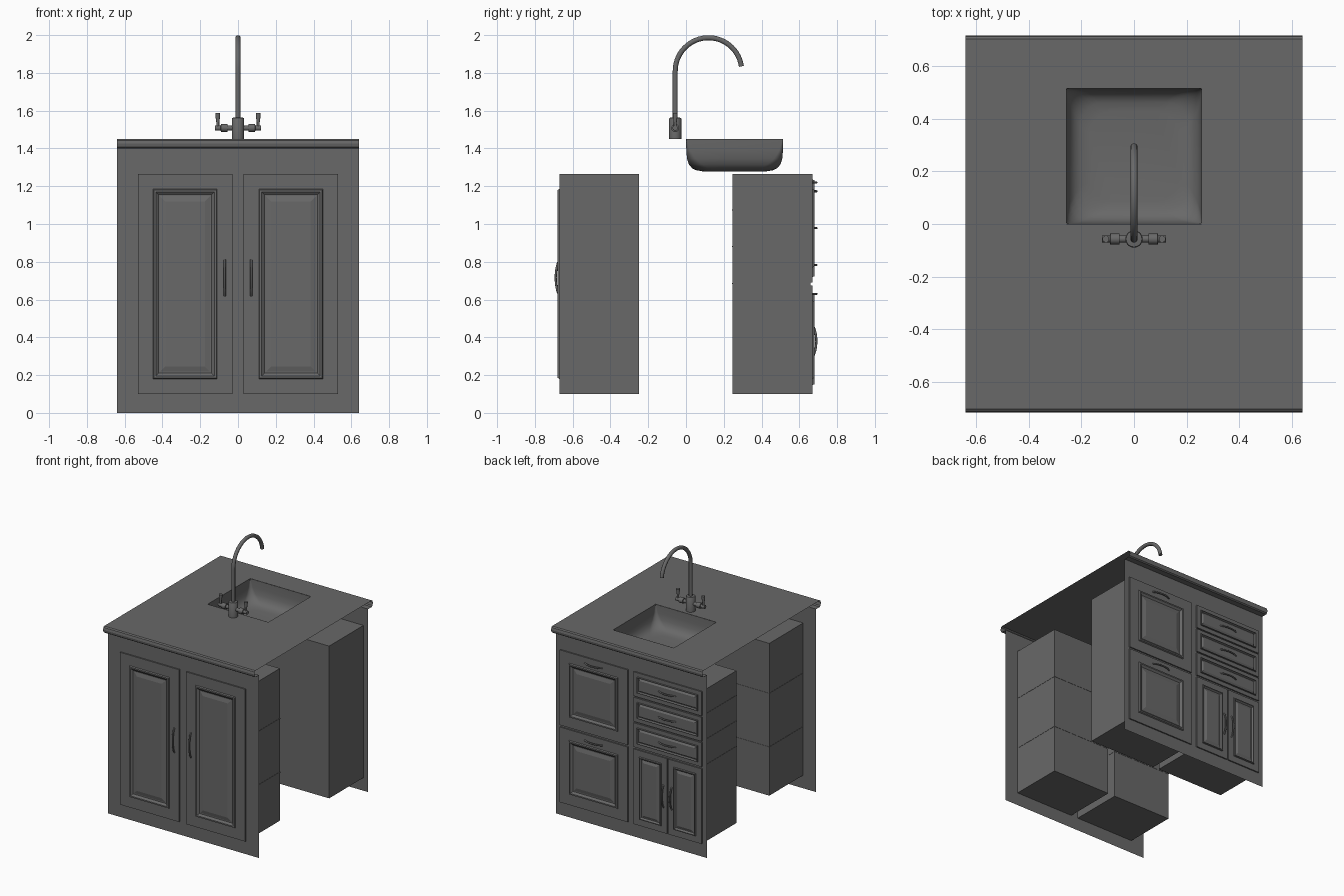
import bpy, bmesh, math
from mathutils import Vector, Matrix

if "Cube" in bpy.data.objects:
    bpy.data.objects.remove(bpy.data.objects["Cube"], do_unlink=True)

GREY = (0.14, 0.14, 0.14, 1)
mat = bpy.data.materials.new("plain grey")
mat.use_nodes = True
mat.diffuse_color = GREY
mat.node_tree.nodes["Principled BSDF"].inputs["Base Color"].default_value = GREY

PANEL_Y = 0.66
BOTTOM, TOP = 0.10, 1.265


def finish(ob, smooth=None):
    ob.data.materials.append(mat)
    if smooth:
        bpy.ops.object.select_all(action="DESELECT")
        bpy.context.view_layer.objects.active = ob
        ob.select_set(True)
        bpy.ops.object.shade_smooth_by_angle(angle=math.radians(smooth))
    return ob


def from_bmesh(name, bm, smooth=None):
    me = bpy.data.meshes.new(name)
    bm.to_mesh(me)
    bm.free()
    ob = bpy.data.objects.new(name, me)
    bpy.context.collection.objects.link(ob)
    return finish(ob, smooth)


def box(name, lo, hi):
    bm = bmesh.new()
    lo, hi = Vector(lo), Vector(hi)
    size = hi - lo
    m = Matrix.Translation((lo + hi) / 2) @ Matrix.Diagonal((*size, 1))
    bmesh.ops.create_cube(bm, size=1, matrix=m)
    return from_bmesh(name, bm)


def loft(bm, rings, cap_first=False):
    """Bridge closed rings of points and cap the last one."""
    loops = [[bm.verts.new(p) for p in ring] for ring in rings]
    n = len(loops[0])
    for a, b in zip(loops, loops[1:]):
        for i in range(n):
            j = (i + 1) % n
            bm.faces.new((a[i], a[j], b[j], b[i]))
    bm.faces.new(loops[-1])
    if cap_first:
        bm.faces.new(loops[0][::-1])


def turned(name, profile, place):
    """Turn a (radius, height) profile around z, then place it."""
    bm = bmesh.new()
    angles = [math.tau * i / 20 for i in range(20)]
    loft(bm, [[place @ Vector((r * math.cos(a), r * math.sin(a), h)) for a in angles]
              for r, h in profile], True)
    bmesh.ops.recalc_face_normals(bm, faces=bm.faces)
    return from_bmesh(name, bm, 40)


def tube(name, points, radius):
    cu = bpy.data.curves.new(name, "CURVE")
    cu.dimensions = "3D"
    cu.bevel_depth = radius
    cu.bevel_resolution = 3
    cu.use_fill_caps = True
    sp = cu.splines.new("POLY")
    sp.points.add(len(points) - 1)
    for p, co in zip(sp.points, points):
        p.co = (*co, 1)
    ob = bpy.data.objects.new(name, cu)
    bpy.context.collection.objects.link(ob)
    bpy.ops.object.select_all(action="DESELECT")
    bpy.context.view_layer.objects.active = ob
    ob.select_set(True)
    bpy.ops.object.convert(target="MESH")
    return finish(bpy.context.object, 40)


# Moulded door or drawer front: nested rectangles stepped in depth
MOULDING = [(0, 0), (0, .010), (.08, .010), (.085, .019), (.095, .019),
            (.11, .007), (.118, .007), (.145, .014)]


def moulded_front(name, x0, x1, z0, z1, side, scale=1.0):
    bm = bmesh.new()
    rings = []
    for inset, depth in MOULDING:
        i, y = inset * scale, side * (PANEL_Y + depth)
        rings.append([(x0 + i, y, z0 + i), (x1 - i, y, z0 + i),
                      (x1 - i, y, z1 - i), (x0 + i, y, z1 - i)])
    loft(bm, rings, True)
    bmesh.ops.recalc_face_normals(bm, faces=bm.faces)
    return from_bmesh(name, bm)


def handle(name, x, z, length, side, upright):
    pts = []
    for i in range(13):
        t = i / 12
        along = (t - 0.5) * length
        y = side * (PANEL_Y + 0.008 + 0.022 * math.sin(math.pi * t) ** 0.6)
        pts.append((x, y, z + along) if upright else (x + along, y, z))
    return tube(name, pts, 0.006)


# Sheet shell: front panel, rounded worktop edge, worktop with sink hole, back panel
HOLE_X, HOLE_Y0, HOLE_Y1 = 0.257, 0.0, 0.515
edge = [(PANEL_Y, 0), (PANEL_Y, 1.40), (.704, 1.40), (.713, 1.407),
        (.717, 1.425), (.713, 1.443), (.704, 1.45)]
profile = [(-y, z) for y, z in edge] + [(HOLE_Y0, 1.45), (HOLE_Y1, 1.45)] + edge[::-1]
xs = [-0.64, -HOLE_X, HOLE_X, 0.64]
bm = bmesh.new()
rows = [[bm.verts.new((x, y, z)) for x in xs] for y, z in profile]
for i, (a, b) in enumerate(zip(rows, rows[1:])):
    for j in range(3):
        if i == len(edge) and j == 1:
            continue
        bm.faces.new((a[j], a[j + 1], b[j + 1], b[j]))
from_bmesh("worktop_and_panels", bm)


# Sink basin: square rim easing into a rounded bowl
def rounded_square(half, radius, z):
    cy = (HOLE_Y0 + HOLE_Y1) / 2
    ring = []
    for q in range(4):
        mid = math.radians(45 + 90 * q)
        cx_, cy_ = (math.copysign(half - radius, f(mid)) for f in (math.cos, math.sin))
        for s in range(8):
            a = math.radians(90 * q + 90 * s / 7)
            ring.append((cx_ + radius * math.cos(a), cy + cy_ + radius * math.sin(a), z))
    return ring


bm = bmesh.new()
loft(bm, [rounded_square(h, r, z) for h, r, z in
          [(.257, .003, 1.45), (.256, .02, 1.39), (.252, .045, 1.345), (.242, .07, 1.315),
           (.225, .085, 1.295), (.205, .09, 1.285), (.17, .09, 1.279)]])
from_bmesh("sink_basin", bm, 50)

# Front cabinets with tall doors
for s, label in ((-1, "right"), (1, "left")):
    x0, x1 = sorted((s * 0.03, s * 0.53))
    box(f"front_cabinet_{label}", (x0, -PANEL_Y, BOTTOM), (x1, -0.25, TOP))
    for z in (0.47, 0.88):
        box(f"front_shelf_{label}", (x0 - .002, -.655, z - .004), (x1 + .002, -.248, z + .004))
    moulded_front(f"front_door_{label}", x0, x1, BOTTOM, TOP, -1)
    handle(f"front_door_handle_{label}", s * 0.07, 0.715, 0.19, -1, True)

# Back cabinets
X0, X1 = 0.025, 0.60
for s, label in ((-1, "right"), (1, "left")):
    a, b = sorted((s * X0, s * X1))
    box(f"back_cabinet_{label}", (a, 0.245, BOTTOM), (b, PANEL_Y, TOP))

# Two deep drawers on the left
for z0, z1 in ((BOTTOM, 0.675), (0.69, TOP)):
    moulded_front("deep_drawer", X0, X1, z0, z1, 1)
    handle("deep_drawer_handle", (X0 + X1) / 2, z1 - 0.045, 0.15, 1, False)

# Three shallow drawers above a pair of small doors on the right
for k in range(3):
    z0 = 0.69 + k * 0.195
    moulded_front("shallow_drawer", -X1, -X0, z0, z0 + 0.185, 1, 0.38)
    handle("shallow_drawer_handle", -(X0 + X1) / 2, z0 + 0.093, 0.15, 1, False)
    box("drawer_divider", (-X1 - .002, .243, z0 - .008), (-X0, .655, z0 - .002))
mid = -(X0 + X1) / 2
for s in (-1, 1):
    a, b = sorted((mid + s * 0.004, mid + s * (X1 - X0) / 2))
    moulded_front("small_door", a, b, BOTTOM, 0.675, 1, 0.6)
    handle("small_door_handle", mid + s * 0.035, 0.38, 0.17, 1, True)

# Tap: body, arched spout, side valves and levers
TAP_Y = -0.057
body = Matrix.Translation((0, TAP_Y, 1.45))
turned("tap_body", [(.033, 0), (.033, .108), (.03, .112), (.016, .114)], body)
R = 0.176
arch = [(0, TAP_Y + R - R * math.cos(a), 1.81 + R * math.sin(a))
        for a in (math.radians(172 * i / 28) for i in range(29))]
tube("tap_spout", [(0, TAP_Y, 1.55)] + arch, 0.014)
for s, label in ((-1, "right"), (1, "left")):
    side = Matrix.Translation((0, TAP_Y, 1.508)) @ Matrix.Rotation(s * math.pi / 2, 4, "Y")
    turned(f"tap_valve_{label}", [(.014, .02), (.014, .055), (.021, .056), (.021, .09),
                                  (.014, .092), (.014, .122)], side)
    lever = Matrix.Translation((s * 0.107, TAP_Y, 1.50))
    turned(f"tap_lever_{label}", [(.008, 0), (.008, .04), (.013, .075), (.013, .088)], lever)
